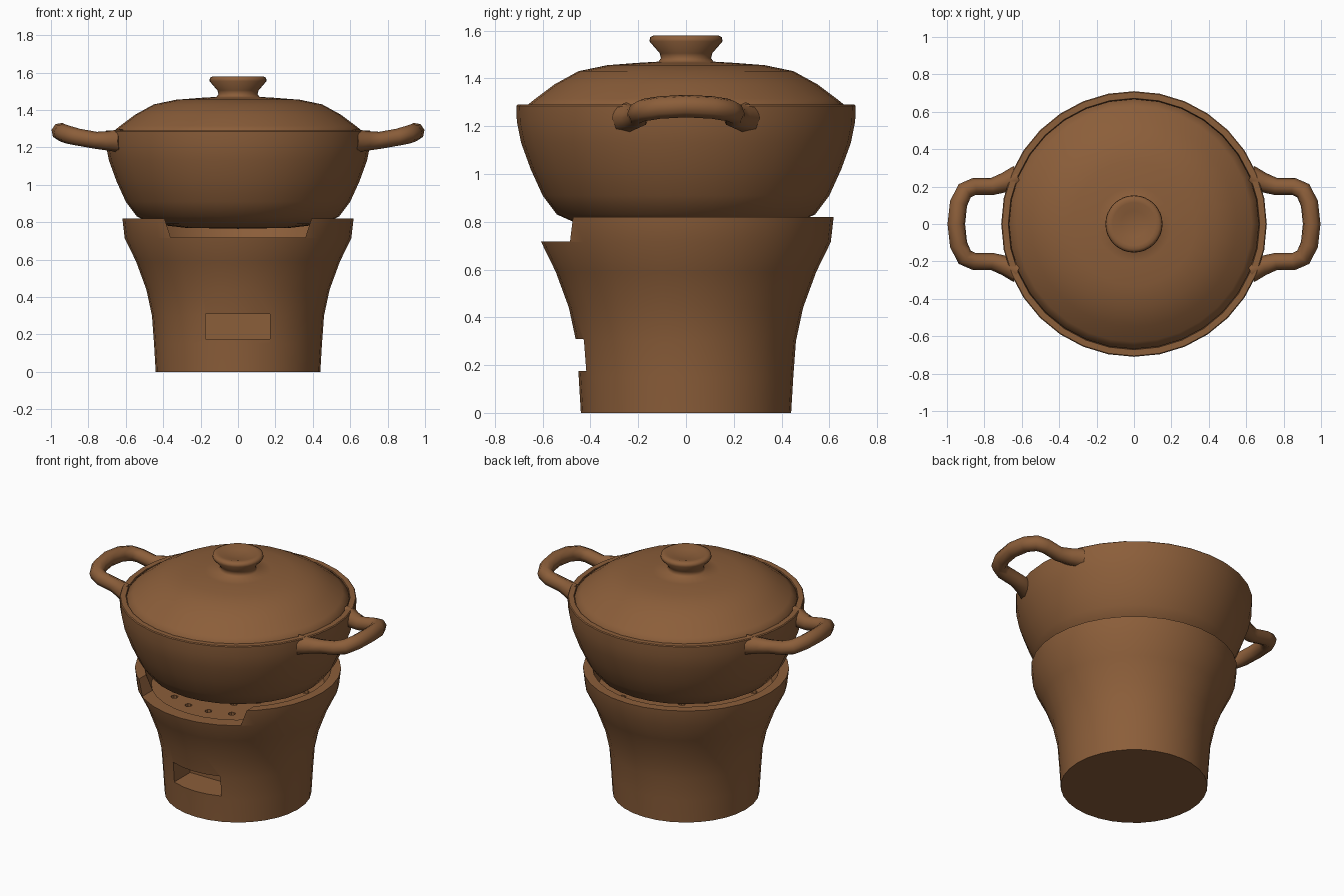
import bpy, bmesh, math
from mathutils import Vector, Matrix

if "Cube" in bpy.data.objects:
    bpy.data.objects.remove(bpy.data.objects["Cube"])

clay = bpy.data.materials.new("brown clay")
clay.diffuse_color = (0.26, 0.112, 0.042, 1)
clay.use_nodes = True
clay.node_tree.nodes["Principled BSDF"].inputs["Base Color"].default_value = clay.diffuse_color
SEG = 32


def add_object(name, bm):
    bmesh.ops.recalc_face_normals(bm, faces=bm.faces)
    mesh = bpy.data.meshes.new(name)
    bm.to_mesh(mesh)
    bm.free()
    obj = bpy.data.objects.new(name, mesh)
    bpy.context.collection.objects.link(obj)
    mesh.materials.append(clay)
    return obj


def activate(obj):
    bpy.ops.object.select_all(action='DESELECT')
    obj.select_set(True)
    bpy.context.view_layer.objects.active = obj


def smooth(obj, angle=40):
    activate(obj)
    bpy.ops.object.shade_smooth_by_angle(angle=math.radians(angle))


def lathe(name, profile):
    """Revolve (radius, z) points about the z axis."""
    bm = bmesh.new()
    verts = [bm.verts.new((r, 0, z)) for r, z in profile]
    edges = [bm.edges.new(p) for p in zip(verts, verts[1:])]
    bmesh.ops.spin(bm, geom=verts + edges, cent=(0, 0, 0), axis=(0, 0, 1),
                   angle=math.tau, steps=SEG, use_duplicate=False)
    bmesh.ops.remove_doubles(bm, verts=bm.verts, dist=0.0005)
    return add_object(name, bm)


def prism(name, outline, y0, y1):
    """Extrude an (x, z) outline along y."""
    bm = bmesh.new()
    face = bm.faces.new([bm.verts.new((x, y0, z)) for x, z in outline])
    ext = bmesh.ops.extrude_face_region(bm, geom=[face])["geom"]
    bmesh.ops.translate(bm, vec=(0, y1 - y0, 0),
                        verts=[v for v in ext if isinstance(v, bmesh.types.BMVert)])
    return add_object(name, bm)


def cut(obj, cutter):
    mod = obj.modifiers.new("cut", 'BOOLEAN')
    mod.operation, mod.object, mod.solver = 'DIFFERENCE', cutter, 'EXACT'
    activate(obj)
    bpy.ops.object.modifier_apply(modifier="cut")
    bpy.data.objects.remove(cutter)


# Stove body with fuel notch, ash door and perforated grate
stove = lathe("stove", [(0, 0), (.44, 0), (.449, .15), (.46, .3), (.49, .44), (.545, .59),
                        (.606, .715), (.618, .82), (.56, .82), (.52, .71), (0, .71)])
cut(stove, prism("notch_cutter", [(-.36, .718), (.36, .718), (.40, .84), (-.40, .84)], -1, -.3))
cut(stove, prism("door_cutter", [(-.175, .175), (.17, .175), (.17, .31), (-.175, .31)], -1, -.25))
bm = bmesh.new()
for count, radius in ((1, 0), (6, .14), (12, .28), (18, .42)):
    for i in range(count):
        a = math.tau * i / count
        bmesh.ops.create_cone(bm, cap_ends=True, segments=8, radius1=.022, radius2=.022, depth=.12,
                              matrix=Matrix.Translation((radius * math.cos(a), radius * math.sin(a), .71)))
cut(stove, add_object("grate_hole_cutter", bm))
smooth(stove)

# Cooking pot
pot = lathe("pot", [(0, .765), (.28, .77), (.45, .79), (.54, .83), (.60, .91), (.65, 1.02),
                    (.69, 1.13), (.708, 1.22), (.71, 1.285), (.705, 1.29), (.672, 1.29),
                    (.66, 1.22), (.61, 1.03), (.5, .87), (.28, .82), (0, .815)])
smooth(pot)

# Domed lid with flared knob, dished on top
lid = lathe("lid", [(0, 1.25), (.665, 1.25), (.668, 1.285), (.63, 1.315), (.55, 1.375), (.45, 1.43),
                    (.33, 1.455), (.2, 1.465), (.115, 1.47), (.105, 1.485), (.11, 1.505),
                    (.153, 1.555), (.15, 1.572), (.135, 1.58), (.115, 1.58), (.07, 1.568), (0, 1.562)])
smooth(lid, 60)


# Loop handles
def handle(name, side):
    half = [(.62, .25, 1.235, 1.35), (.69, .222, 1.235, 1.1), (.76, .2, 1.238, .95), (.855, .2, 1.255, .95),
            (.905, .178, 1.267, 1), (.938, .11, 1.278, 1)]
    path = half + [(.95, 0, 1.284, 1)] + [(x, -y, z, r) for x, y, z, r in reversed(half)]
    curve = bpy.data.curves.new(name, 'CURVE')
    curve.dimensions = '3D'
    curve.bevel_depth, curve.bevel_resolution, curve.use_fill_caps = .048, 2, True
    spline = curve.splines.new('POLY')
    spline.points.add(len(path) - 1)
    for point, (x, y, z, r) in zip(spline.points, path):
        point.co, point.radius = (x * side, y, z, 1), r
    obj = bpy.data.objects.new(name, curve)
    bpy.context.collection.objects.link(obj)
    curve.materials.append(clay)
    activate(obj)
    bpy.ops.object.convert(target='MESH')
    smooth(bpy.context.object, 60)


handle("right_handle", 1)
handle("left_handle", -1)
